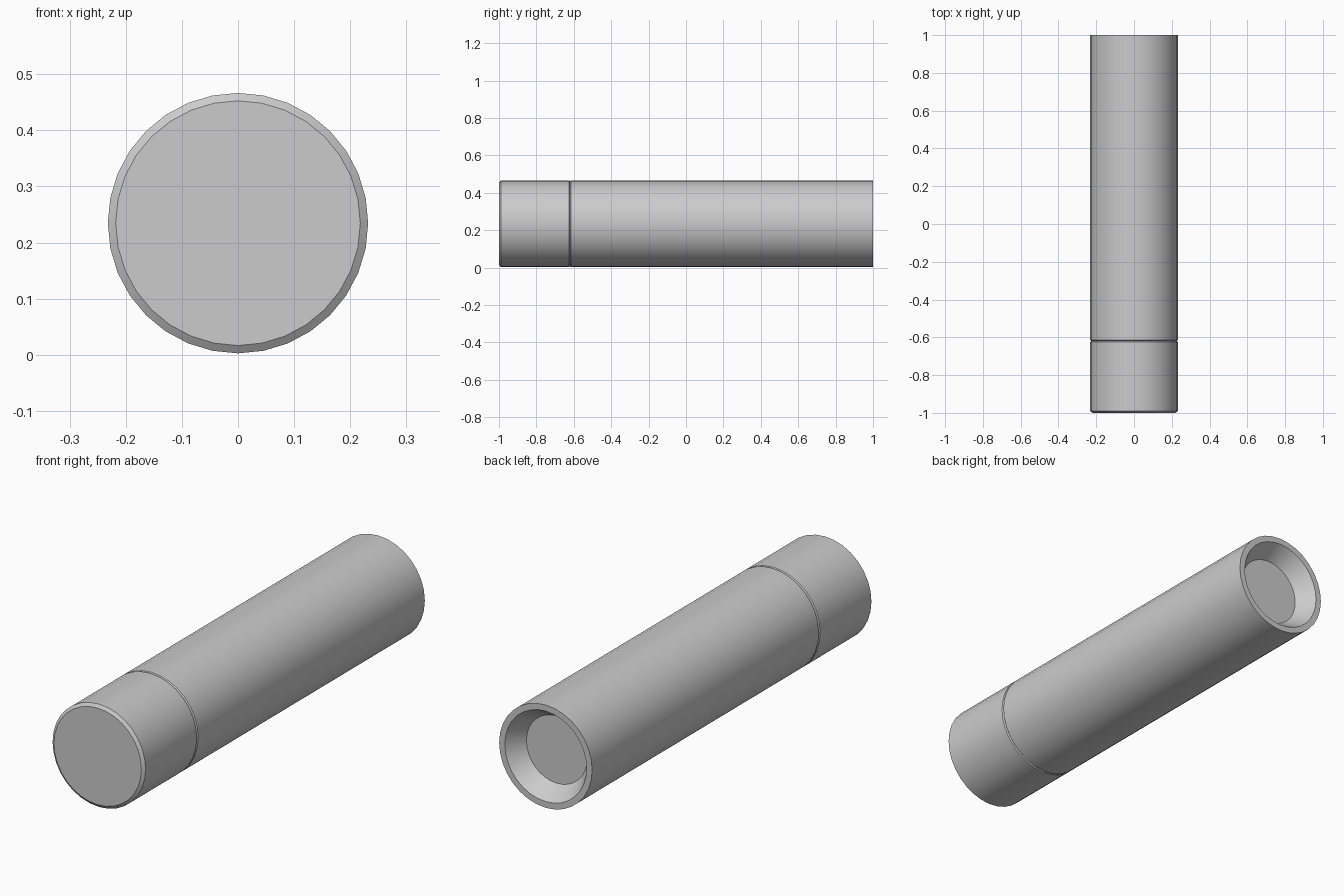
import bpy
import bmesh
from math import pi, radians
from mathutils import Matrix

SEGMENTS = 32
RADIUS = 0.232
AXIS_Z = 0.2345

if "Cube" in bpy.data.objects:
    bpy.data.objects.remove(bpy.data.objects["Cube"])

grey = bpy.data.materials.new("light_grey")
grey.use_nodes = True
grey.diffuse_color = (0.6, 0.6, 0.6, 1)
grey.node_tree.nodes["Principled BSDF"].inputs["Base Color"].default_value = grey.diffuse_color


def lathe(name, profile):
    """Turn a (radius, y) profile about the long axis; both ends lie on the axis."""
    bm = bmesh.new()
    verts = [bm.verts.new((0, y, r)) for r, y in profile]
    edges = [bm.edges.new(pair) for pair in zip(verts, verts[1:])]
    bmesh.ops.spin(bm, geom=verts + edges, axis=(0, 1, 0), cent=(0, 0, 0),
                   angle=2 * pi, steps=SEGMENTS, use_duplicate=False)
    bmesh.ops.remove_doubles(bm, verts=bm.verts, dist=0.0005)
    # Merge each end fan into one flat disc
    hubs = [v for v in bm.verts if abs(v.co.x) + abs(v.co.z) < 0.001]
    bmesh.ops.dissolve_verts(bm, verts=hubs)
    bmesh.ops.recalc_face_normals(bm, faces=bm.faces)
    bmesh.ops.transform(bm, matrix=Matrix.Translation((0, 0, AXIS_Z)), verts=bm.verts)
    mesh = bpy.data.meshes.new(name)
    bm.to_mesh(mesh)
    bm.free()
    mesh.materials.append(grey)
    obj = bpy.data.objects.new(name, mesh)
    bpy.context.collection.objects.link(obj)
    bpy.ops.object.select_all(action="DESELECT")
    obj.select_set(True)
    bpy.context.view_layer.objects.active = obj
    bpy.ops.object.shade_smooth_by_angle(angle=radians(30))
    return obj


# Closed front cap with a chamfered rim and a small chamfer at the seam
SEAM = -0.62
lathe("front_cap", [(0, -1), (0.218, -1), (RADIUS, -0.99),
                    (RADIUS, SEAM - 0.005), (0.227, SEAM), (0, SEAM)])

# Long body with a tapered recess in the rear end
lathe("main_tube", [(0, SEAM), (0.227, SEAM), (RADIUS, SEAM + 0.005), (RADIUS, 1),
                    (0.204, 1), (0.152, 0.92), (0, 0.92)])
